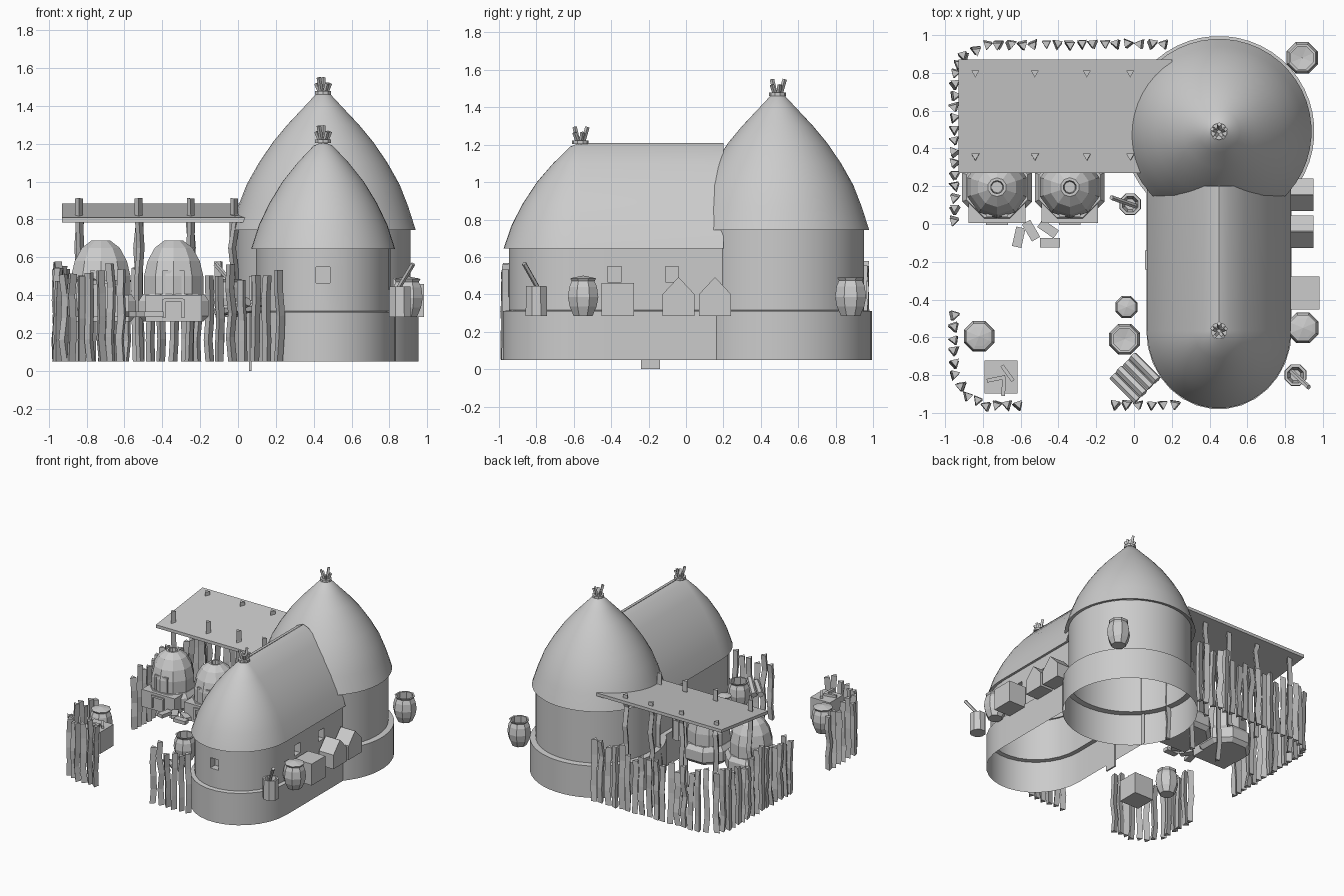
import bpy, bmesh, math, random
from mathutils import Vector, Matrix

if "Cube" in bpy.data.objects:
    bpy.data.objects.remove(bpy.data.objects["Cube"])
random.seed(4)
G = 0.05          # ground level of walls and fence
SHELF = 0.285     # level on which ovens and pots stand


def finish(name, bm, smooth=False):
    bmesh.ops.recalc_face_normals(bm, faces=bm.faces)
    me = bpy.data.meshes.new(name)
    bm.to_mesh(me)
    bm.free()
    ob = bpy.data.objects.new(name, me)
    bpy.context.collection.objects.link(ob)
    if smooth:
        for p in me.polygons:
            p.use_smooth = True
        me.set_sharp_from_angle(angle=math.radians(35))
    return ob


def loft(bm, rings, closed=True, caps=False):
    vs = [[bm.verts.new(p) for p in ring] for ring in rings]
    n = len(rings[0])
    for a, b in zip(vs, vs[1:]):
        for i in range(n if closed else n - 1):
            j = (i + 1) % n
            bm.faces.new((a[i], a[j], b[j], b[i]))
    if caps:
        bm.faces.new(vs[0])
        bm.faces.new(vs[-1])
    return bm


def lathe(name, profile, x, y, z=0, seg=48, smooth=True, cap=False):
    rings = [[(x + r * math.cos(2 * math.pi * (i + .5) / seg),
               y + r * math.sin(2 * math.pi * (i + .5) / seg), z + h)
              for i in range(seg)] for r, h in profile]
    return finish(name, loft(bmesh.new(), rings, caps=cap), smooth)


def stick(name, pts, r, sides=3, turn=-math.pi / 2):
    """Bent stick through points."""
    axis = (Vector(pts[-1]) - Vector(pts[0])).normalized()
    rot = Vector((0, 0, 1)).rotation_difference(axis)
    rings = [[Vector(p) + rot @ Vector((r * math.cos(turn + 2 * math.pi * i / sides),
                                        r * math.sin(turn + 2 * math.pi * i / sides), 0))
              for i in range(sides)] for p in pts]
    return finish(name, loft(bmesh.new(), rings, caps=True))


def box(name, x, y, z, sx, sy, sz, rz=0):
    bm = bmesh.new()
    bmesh.ops.create_cube(bm, size=1, matrix=Matrix.Translation((x, y, z + sz / 2))
                          @ Matrix.Rotation(rz, 4, 'Z') @ Matrix.Diagonal((sx, sy, sz, 1)))
    return finish(name, bm)


def wobbly(x, y, z0, z1, amount, n=5):
    return [(x + random.uniform(-amount, amount), y + random.uniform(-amount, amount),
             z0 + (z1 - z0) * i / (n - 1)) for i in range(n)]


# Round house: plinth, wall and pointed dome roof
CX, CY, WY = 0.45, 0.49, -0.565
lathe("round_house_wall", [(.505, G), (.505, .31), (.462, .315), (.462, .75)], CX, CY)
lathe("round_house_roof", [(.455, .755), (.49, .745), (.45, .87), (.405, .985), (.34, 1.1),
                           (.265, 1.21), (.19, 1.3), (.11, 1.385), (.04, 1.46), (.001, 1.475)], CX, CY)


# Long wing: U-shaped plan with a rounded front end
def u_ring(r, z, ys, n=15, dy=0):
    arc = [(CX + r * math.cos(math.pi * i / n), WY - r * 1.08 * math.sin(math.pi * i / n) , z)
           for i in range(n + 1)]
    return ([(CX + r, y, z) for y in ys] + arc + [(CX - r, y, z) for y in reversed(ys)])


ys = [.2, -.04, -.11, -.345, -.42]
bm = loft(bmesh.new(), [u_ring(r, z, ys) for r, z in
          [(.385, G), (.385, .31), (.355, .315), (.355, .465), (.355, .55), (.355, .65)]], closed=False)
# recessed windows: two on the right side, one in the front
for wx, wy in ((CX + .355, -.075), (CX + .355, -.3825), (CX, -.945)):
    f = min(bm.faces, key=lambda f: (f.calc_center_median() - Vector((wx, wy, .5075))).length)
    inward = Vector((-.06, 0, 0)) if wx > .6 else Vector((0, .06, 0))
    new = bmesh.ops.extrude_discrete_faces(bm, faces=[f])["faces"][0]
    bmesh.ops.translate(bm, verts=new.verts, vec=inward)
finish("wing_wall", bm, True)
roof = [(.35, .655), (.38, .645), (.34, .77), (.285, .885), (.215, 1.0), (.135, 1.1), (.05, 1.19), (.001, 1.21)]
finish("wing_roof", loft(bmesh.new(), [u_ring(r, z, [.2], 24) for r, z in roof], closed=False), True)
box("wing_door", .065, -.19, 0, .012, .1, .5)

# Roof finials: a tie ring with splayed sticks
for y, z in ((CY, 1.46), (WY, 1.205)):
    lathe("finial_ring", [(.03, 0), (.045, 0), (.045, .018), (.03, .018)], CX, y, z, 10, False, True)
    for k in range(5):
        a = k * 2 * math.pi / 5 + .3
        c, s = math.cos(a), math.sin(a)
        stick("finial_stick", [(CX + .012 * c, y + .012 * s, z), (CX + .038 * c, y + .038 * s, z + .06 + .03 * (k % 2))], .012, 4)

# Shelter: sloping slab on bent posts
slab = [[(x, .27, .785), (x, .87, .86), (x, .87, .885), (x, .27, .81)] for x in (-.93, .2)]
finish("shelter_roof", loft(bmesh.new(), slab, caps=True))
for x in (-.84, -.525, -.25, -.02):
    for y in (.36, .8):
        stick("shelter_post", wobbly(x, y, G, .8, .012, 6) + [(x, y, .83), (x, y, .912 if y < .5 else .905)], .024)


# Fence of crooked three-sided poles along three open runs
def fence(points, step=.062):
    for a, b in zip(points, points[1:]):
        a, b = Vector(a), Vector(b)
        n = max(1, round((b - a).length / step))
        for i in range(n):
            p = a.lerp(b, i / n)
            stick("fence_pole", wobbly(p.x, p.y, G, random.uniform(.47, .58), .008), .027,
                  turn=random.uniform(-.4, .4) - math.pi / 2)


fence([(-.95, .02), (-.95, .8), (-.9, .89), (-.78, .95), (.22, .955)])
fence([(-.955, -.48), (-.95, -.8), (-.88, -.91), (-.78, -.96), (-.56, -.96)])
fence([(-.1, -.955), (.28, -.955)])

# Clay ovens: thick base, dome with smoke hole, framed mouth and ash hole
for x in (-.725, -.34):
    y = .195
    lathe("oven_base", [(.17, 0), (.2, .03), (.2, .11), (.175, .145), (.1, .145)], x, y, .26, 8, False, True)
    lathe("oven_dome", [(.165, .4), (.165, .5), (.145, .58), (.105, .65), (.05, .69), (.035, .69), (.03, .62)],
          x, y, 0, 10, False, True)
    box("oven_ledge", x, .065, .26, .3, .12, .14)
    for z, h, fy in ((.4, .13, .045), (.28, .1, .0)):
        box("oven_mouth_left", x - .05, fy + .02, z, .016, .05, h)
        box("oven_mouth_right", x + .05, fy + .02, z, .016, .05, h)
        box("oven_mouth_top", x, fy + .02, z + h - .015, .1, .05, .016)

# Loose bricks in front of the ovens
for x, y, a in ((-.61, -.07, 1.35), (-.545, -.035, 2.1), (-.455, -.025, -.6), (-.445, -.1, 0)):
    box("brick", x, y, SHELF, .105, .05, .028, a)


# Pots, mortars, crates and sacks
def pot(name, x, y, s=1.0, lid=False):
    mouth = [(.055, .205), (.001, .215)] if lid else [(.062, .2), (.066, .1), (.001, .09)]
    prof = [(.001, 0), (.055, 0), (.078, .05), (.088, .1), (.08, .155), (.066, .185), (.075, .2)] + mouth
    lathe(name, [(r * s, h * s) for r, h in prof], x, y, SHELF, 8, False)


def mortar(x, y, dx, dy):
    lathe("mortar", [(.001, 0), (.062, 0), (.06, .16), (.045, .16), (.03, .1), (.001, .1)], x, y, SHELF, 8, False)
    stick("pestle", [(x - .3 * dx, y - .3 * dy, SHELF + .13), (x + dx, y + dy, SHELF + .28)], .013, 5)


pot("open_pot", .89, .88, 1.02)
pot("open_pot", -.05, -.61)
pot("lidded_pot", .895, -.55, 1, True)
pot("lidded_pot", -.82, -.595, 1, True)
pot("small_pot", -.04, -.44, .72, True)
mortar(.855, -.8, .07, -.065)
mortar(-.02, .105, -.1, .035)
box("crate", .905, -.365, SHELF, .155, .175, .175)
box("crate", -.705, -.81, SHELF, .175, .175, .175)
for x, y, a in ((-.73, -.82, .2), (-.69, -.86, 1.5), (-.67, -.79, 2.2)):
    box("crate_tool", x, y, SHELF + .175, .1, .02, .02, a)
for y in (-.04, .155):
    rings = [[(.885 + sx * w, y + sy * d, h) for sx, sy in ((-1, -1), (1, -1), (1, 1), (-1, 1))]
             for w, d, h in ((.065, .086, SHELF), (.065, .086, .4), (.065, .002, .49))]
    finish("sack", loft(bmesh.new(), rings, caps=True))

# Bundle of firewood beside the front fence
for i in range(4):
    o = (i - 1.5) * .035
    stick("firewood", [(-.06 + o, -.75 + o, SHELF + .03), (.07 + o, -.88 + o, SHELF + .05 + .03 * (i % 2))], .025, 6)
